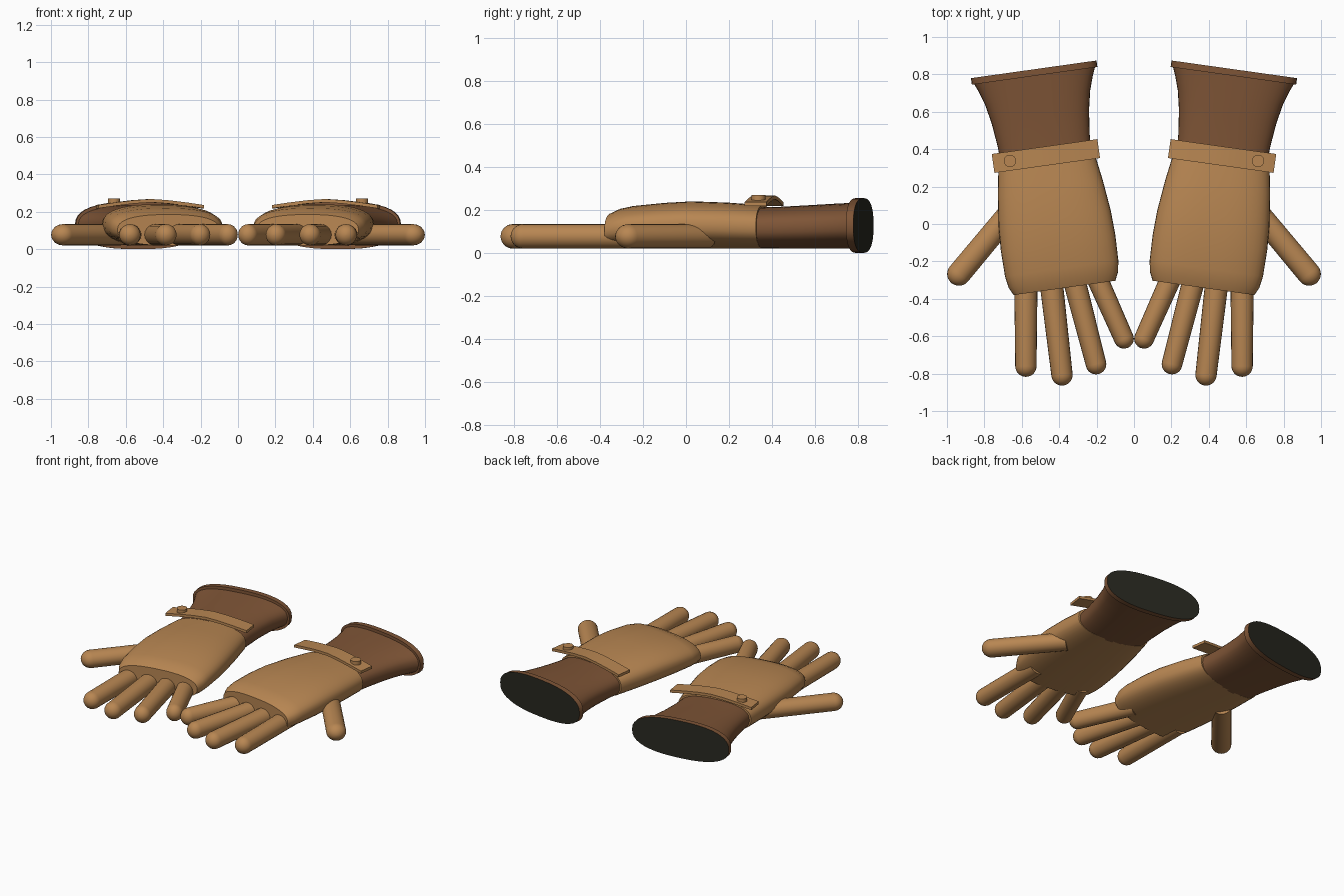
import bpy, bmesh
from math import sin, cos, pi, radians, copysign
from mathutils import Vector, Matrix

cube = bpy.data.objects.get("Cube")
if cube:
    bpy.data.objects.remove(cube, do_unlink=True)


def material(name, rgb):
    mat = bpy.data.materials.new(name)
    mat.use_nodes = True
    color = (*rgb, 1)
    mat.diffuse_color = color
    mat.node_tree.nodes["Principled BSDF"].inputs["Base Color"].default_value = color
    return mat


TAN = material("tan leather", (0.48, 0.24, 0.085))
BROWN = material("brown leather", (0.21, 0.09, 0.037))
DARK = material("dark lining", (0.022, 0.022, 0.015))

# Each glove is turned slightly outward about its own origin
GLOVE = Matrix.Translation((0.42, 0, 0)) @ Matrix.Rotation(radians(-8), 4, 'Z')


def loft(name, rings, side, mats, angle=40, matrix=GLOVE, opening=False):
    """Skin a list of point rings, cap both ends, mirror for the right glove."""
    bm = bmesh.new()
    loops = []
    for ring in rings:
        pts = [matrix @ Vector(p) for p in ring]
        loops.append([bm.verts.new((p.x * side, p.y, p.z)) for p in pts])
    n = len(loops[0])
    for lo, hi in zip(loops, loops[1:]):
        for i in range(n):
            j = (i + 1) % n
            bm.faces.new((lo[i], lo[j], hi[j], hi[i]))
    bm.faces.new(loops[0])
    end = bm.faces.new(loops[-1])
    if opening:
        end.material_index = 1
    bmesh.ops.recalc_face_normals(bm, faces=bm.faces)
    mesh = bpy.data.meshes.new(name)
    bm.to_mesh(mesh)
    bm.free()
    for m in mats:
        mesh.materials.append(m)
    obj = bpy.data.objects.new(name, mesh)
    bpy.context.collection.objects.link(obj)
    bpy.ops.object.select_all(action='DESELECT')
    obj.select_set(True)
    bpy.context.view_layer.objects.active = obj
    bpy.ops.object.shade_smooth_by_angle(angle=radians(angle))
    return obj


def oval(y, half, low, high, power=2.5, n=40):
    """Rounded oval section across the glove at length y."""
    def soft(v):
        return copysign(abs(v) ** (2 / power), v)
    mid, rise = (low + high) / 2, (high - low) / 2
    return [(half * soft(cos(2 * pi * i / n)), y, mid + rise * soft(sin(2 * pi * i / n)))
            for i in range(n)]


def finger(name, base, tip, r0, r1, side, z=0.077, rz=0.057, n=20):
    """Tapered tube with a round tip, laid flat between two ground points."""
    a, b = Vector((*base, z)), Vector((*tip, z))
    d = (b - a).normalized()
    across = Vector((-d.y, d.x, 0))
    stations = [(a, r0, 1.0)]
    for k in range(8):
        t = k * radians(12.4)
        stations.append((b + d * r1 * sin(t), r1 * cos(t), cos(t)))
    rings = [[c + across * r * cos(2 * pi * i / n) + Vector((0, 0, rz * s * sin(2 * pi * i / n)))
              for i in range(n)] for c, r, s in stations]
    loft(name, rings, side, [TAN], matrix=Matrix())


HAND = [(-0.345, 0.275, 0.185), (-0.30, 0.296, 0.206), (-0.24, 0.306, 0.219),
        (-0.10, 0.309, 0.233), (0.03, 0.303, 0.24), (0.20, 0.283, 0.234), (0.365, 0.256, 0.222)]
CUFF = [(0.35, 0.244, 0.212), (0.45, 0.248, 0.215), (0.58, 0.263, 0.222),
        (0.68, 0.283, 0.228), (0.76, 0.309, 0.232), (0.81, 0.33, 0.235)]
FINGERS = [("index_finger", (0.578, -0.25), (0.578, -0.76), 0.063, 0.057),
           ("middle_finger", (0.45, -0.25), (0.385, -0.807), 0.063, 0.057),
           ("ring_finger", (0.333, -0.25), (0.203, -0.749), 0.061, 0.055),
           ("little_finger", (0.215, -0.25), (0.054, -0.613), 0.057, 0.053),
           ("thumb", (0.63, 0.10), (0.936, -0.267), 0.061, 0.063)]
# Strap crown heights across its width
STRAP = [(-0.285, 0.236), (-0.19, 0.25), (-0.09, 0.262), (0, 0.268),
         (0.09, 0.262), (0.19, 0.25), (0.285, 0.236)]

for side, label in ((1, "left_"), (-1, "right_")):
    # Hand and flared cuff
    loft(label + "hand", [oval(y, w, 0.02, top) for y, w, top in HAND], side, [TAN])
    loft(label + "cuff", [oval(y, w, 0.02, top) for y, w, top in CUFF], side, [BROWN])

    # Cuff rim with dark opening
    loft(label + "cuff_rim", [oval(y, 0.339, 0.0, 0.255) for y in (0.8, 0.835)],
         side, [BROWN, DARK], opening=True)

    # Fingers and thumb
    for name, base, tip, r0, r1 in FINGERS:
        finger(label + name, base, tip, r0, r1, side)

    # Arched wrist strap
    rings = [[(x, 0.316, z - 0.018), (x, 0.418, z - 0.018), (x, 0.418, z), (x, 0.316, z)]
             for x, z in STRAP]
    loft(label + "strap", rings, side, [TAN], angle=20)

    # Strap button
    rings = [[(0.194 + 0.033 * cos(2 * pi * i / 20), 0.368 + 0.033 * sin(2 * pi * i / 20), z)
              for i in range(20)] for z in (0.24, 0.27)]
    loft(label + "button", rings, side, [TAN])
